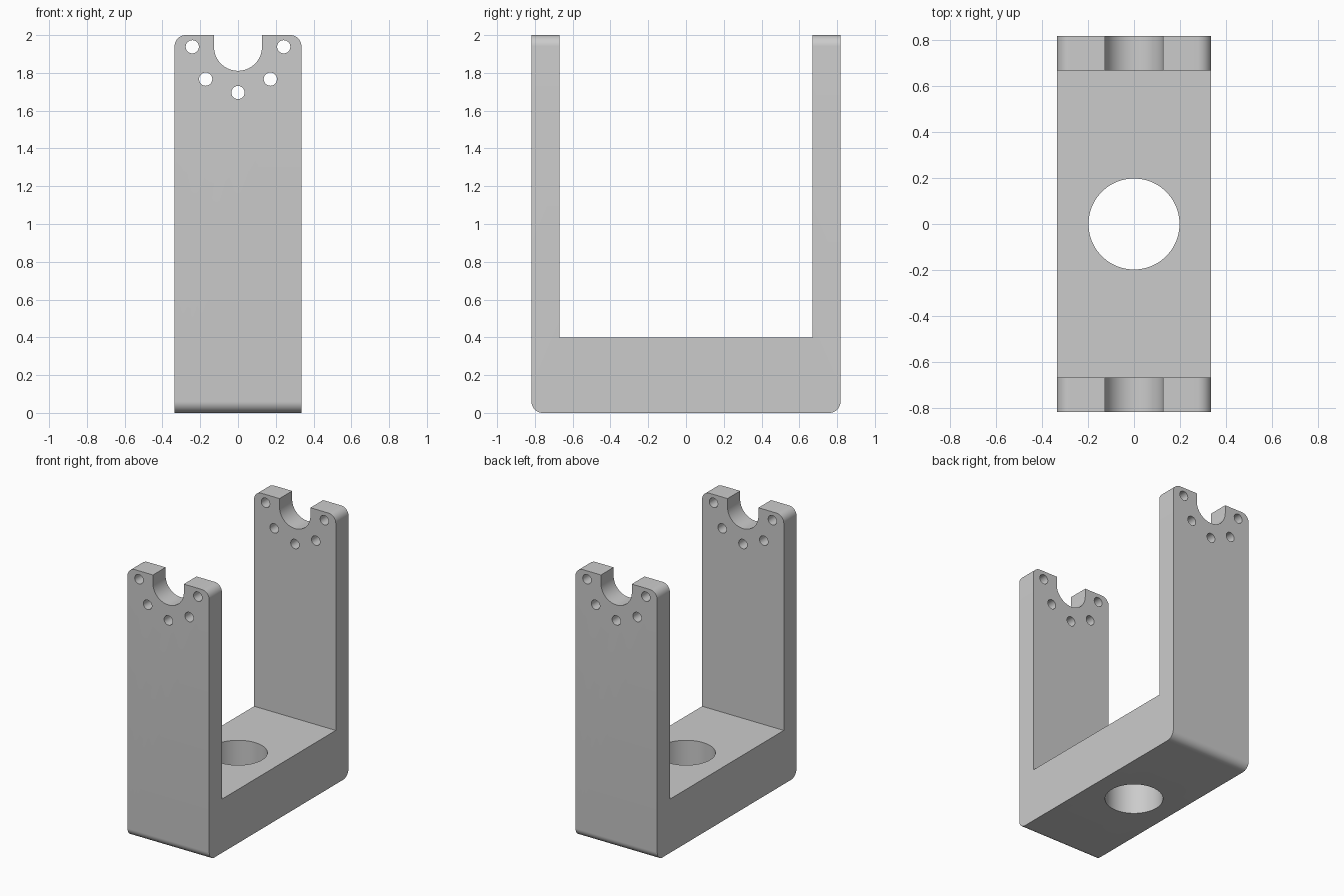
import bpy, bmesh, math
from mathutils import Matrix

HALF_W, HALF_D, INNER_D = 0.336, 0.818, 0.669
HEIGHT, FLOOR = 2.0, 0.40
PIVOT_Z, SLOT_R, RING_R, PIN_R = 1.938, 0.127, 0.242, 0.035
CORNER_R = 0.06

if "Cube" in bpy.data.objects:
    bpy.data.objects.remove(bpy.data.objects["Cube"], do_unlink=True)


def make_object(name, bm):
    bmesh.ops.recalc_face_normals(bm, faces=bm.faces)
    mesh = bpy.data.meshes.new(name)
    bm.to_mesh(mesh)
    bm.free()
    obj = bpy.data.objects.new(name, mesh)
    bpy.context.collection.objects.link(obj)
    return obj


def add_cylinder(bm, radius, depth, matrix, sides):
    bmesh.ops.create_cone(bm, cap_ends=True, segments=sides, radius1=radius,
                          radius2=radius, depth=depth, matrix=matrix)


def cut(target, cutter):
    cutter.hide_render = True
    mod = target.modifiers.new(cutter.name, "BOOLEAN")
    mod.operation, mod.solver, mod.object = "DIFFERENCE", "EXACT", cutter
    bpy.context.view_layer.objects.active = target
    bpy.ops.object.modifier_apply(modifier=mod.name)
    bpy.data.objects.remove(cutter, do_unlink=True)


# U-shaped bracket: side profile extruded across the width
bm = bmesh.new()
half = [(HALF_D, 0), (HALF_D, HEIGHT), (INNER_D, HEIGHT), (INNER_D, FLOOR)]
profile = half + [(-y, z) for y, z in reversed(half)]
face = bm.faces.new([bm.verts.new((-HALF_W, y, z)) for y, z in profile])
side = bmesh.ops.extrude_face_region(bm, geom=[face])["geom"]
bmesh.ops.translate(bm, vec=(2 * HALF_W, 0, 0),
                    verts=[v for v in side if isinstance(v, bmesh.types.BMVert)])


# Rounded lower edges and rounded arm tips
def is_rounded(edge):
    a, b = (v.co for v in edge.verts)
    bottom = a.z < 0.01 and b.z < 0.01 and abs(a.y - b.y) < 0.01
    tip = a.z > HEIGHT - 0.01 and b.z > HEIGHT - 0.01 and abs(a.x - b.x) < 0.01
    return bottom or tip


bmesh.ops.bevel(bm, geom=[e for e in bm.edges if is_rounded(e)], offset=CORNER_R,
                offset_type="OFFSET", segments=10, profile=0.5, affect="EDGES")
bracket = make_object("bracket", bm)

# Round hole through the base
bm = bmesh.new()
add_cylinder(bm, 0.198, 1.2, Matrix.Translation((0, 0, 0.2)), 96)
cut(bracket, make_object("base_hole_cutter", bm))

# Open-topped cradle slot through both arms, as one U-shaped prism
along_y = Matrix.Rotation(math.pi / 2, 4, "X")
bm = bmesh.new()
arc = [math.pi * (1 + i / 48) for i in range(49)]
outline = [(SLOT_R * math.cos(t), PIVOT_Z + SLOT_R * math.sin(t)) for t in arc]
outline += [(SLOT_R, HEIGHT + 0.2), (-SLOT_R, HEIGHT + 0.2)]
face = bm.faces.new([bm.verts.new((x, -1, z)) for x, z in outline])
back = bmesh.ops.extrude_face_region(bm, geom=[face])["geom"]
bmesh.ops.translate(bm, vec=(0, 2, 0),
                    verts=[v for v in back if isinstance(v, bmesh.types.BMVert)])
cut(bracket, make_object("slot_cutter", bm))

# Five pin holes in a half ring below the slot
bm = bmesh.new()
for i in range(5):
    t = math.pi * (1 + i / 4)
    spot = (RING_R * math.cos(t), 0, PIVOT_Z + RING_R * math.sin(t))
    add_cylinder(bm, PIN_R, 2, Matrix.Translation(spot) @ along_y, 40)
cut(bracket, make_object("pin_hole_cutter", bm))

# Plain grey finish
grey = bpy.data.materials.new("plain grey")
grey.use_nodes = True
colour = (0.6, 0.6, 0.6, 1)
grey.diffuse_color = colour
grey.node_tree.nodes["Principled BSDF"].inputs["Base Color"].default_value = colour
bracket.data.materials.clear()
bracket.data.materials.append(grey)

bpy.ops.object.select_all(action="DESELECT")
bracket.select_set(True)
bpy.context.view_layer.objects.active = bracket
bpy.ops.object.shade_smooth_by_angle(angle=math.radians(30))
